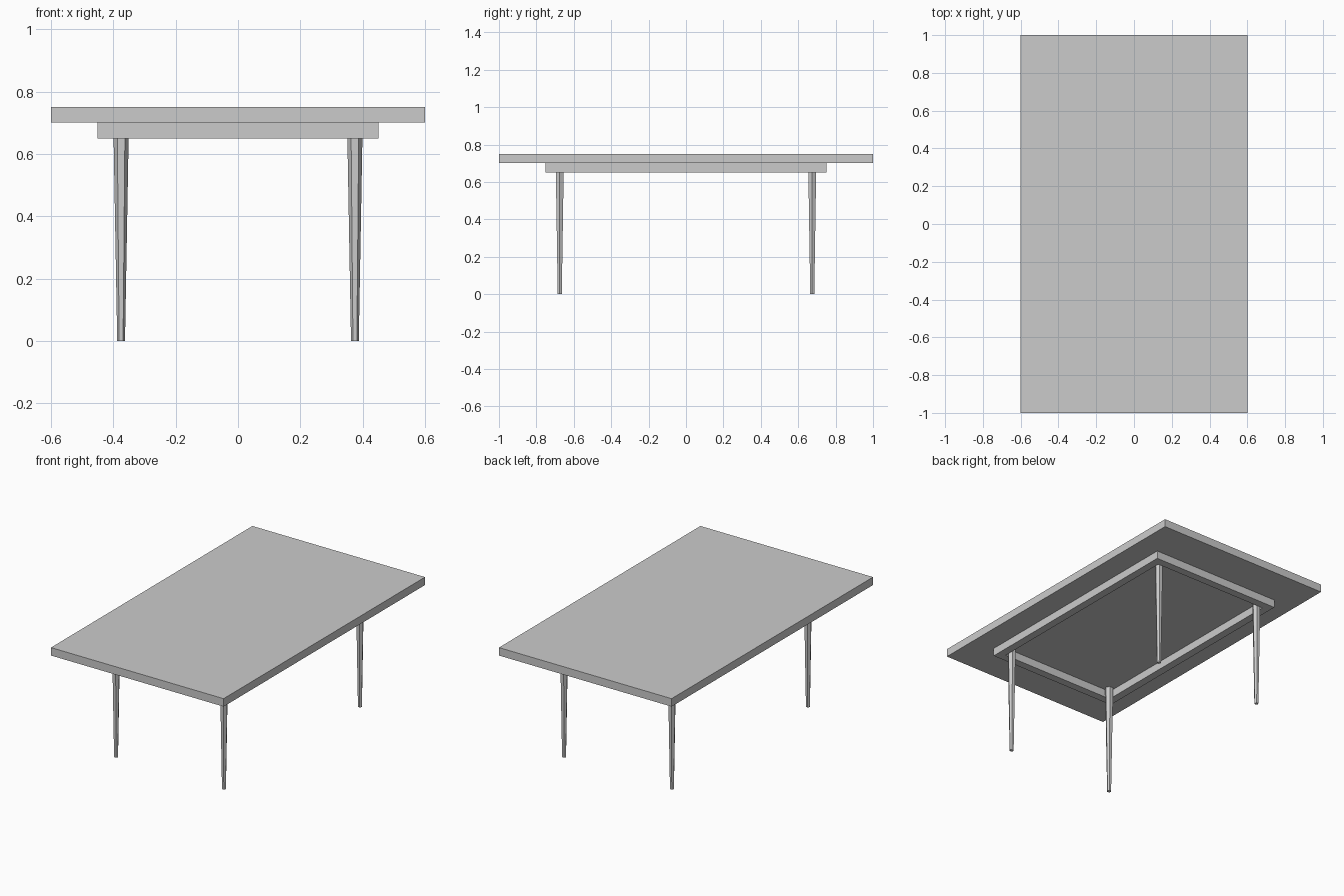
import bpy
import bmesh
from math import cos, sin, tau

cube = bpy.data.objects.get("Cube")
if cube:
    bpy.data.objects.remove(cube, do_unlink=True)

GREY = (0.6, 0.6, 0.6, 1.0)
grey = bpy.data.materials.new("plain grey")
grey.use_nodes = True
grey.diffuse_color = GREY
grey.node_tree.nodes["Principled BSDF"].inputs["Base Color"].default_value = GREY


def add_part(name, bm):
    bmesh.ops.recalc_face_normals(bm, faces=bm.faces)
    mesh = bpy.data.meshes.new(name)
    bm.to_mesh(mesh)
    bm.free()
    mesh.materials.append(grey)
    obj = bpy.data.objects.new(name, mesh)
    bpy.context.collection.objects.link(obj)
    return obj


def ring(bm, points, z):
    return [bm.verts.new((x, y, z)) for x, y in points]


def bridge(bm, a, b):
    for i in range(len(a)):
        j = (i + 1) % len(a)
        bm.faces.new((a[i], a[j], b[j], b[i]))


def rectangle(hx, hy):
    return [(-hx, -hy), (hx, -hy), (hx, hy), (-hx, hy)]


def polygon(radius, sides=6):
    return [(radius * cos(tau * i / sides), radius * sin(tau * i / sides))
            for i in range(sides)]


def prism(name, bottom, top, z0, z1):
    bm = bmesh.new()
    low, high = ring(bm, bottom, z0), ring(bm, top, z1)
    bridge(bm, low, high)
    bm.faces.new(low)
    bm.faces.new(high)
    return add_part(name, bm)


# Table top slab
slab = rectangle(0.6, 1.0)
prism("table_top", slab, slab, 0.70, 0.75)

# Open rectangular apron under the top
bm = bmesh.new()
outer, inner = rectangle(0.45, 0.75), rectangle(0.40, 0.70)
loops = [ring(bm, outer, 0.65), ring(bm, outer, 0.70),
         ring(bm, inner, 0.70), ring(bm, inner, 0.65)]
for k in range(4):
    bridge(bm, loops[k], loops[(k + 1) % 4])
add_part("apron_frame", bm)

# Tapered six-sided legs tucked into the inner corners of the apron
for x, side in ((0.375, "left"), (-0.375, "right")):
    for y, end in ((-0.675, "front"), (0.675, "back")):
        leg = prism(f"{end}_{side}_leg", polygon(0.0125), polygon(0.025), 0.0, 0.70)
        leg.location = (x, y, 0)
